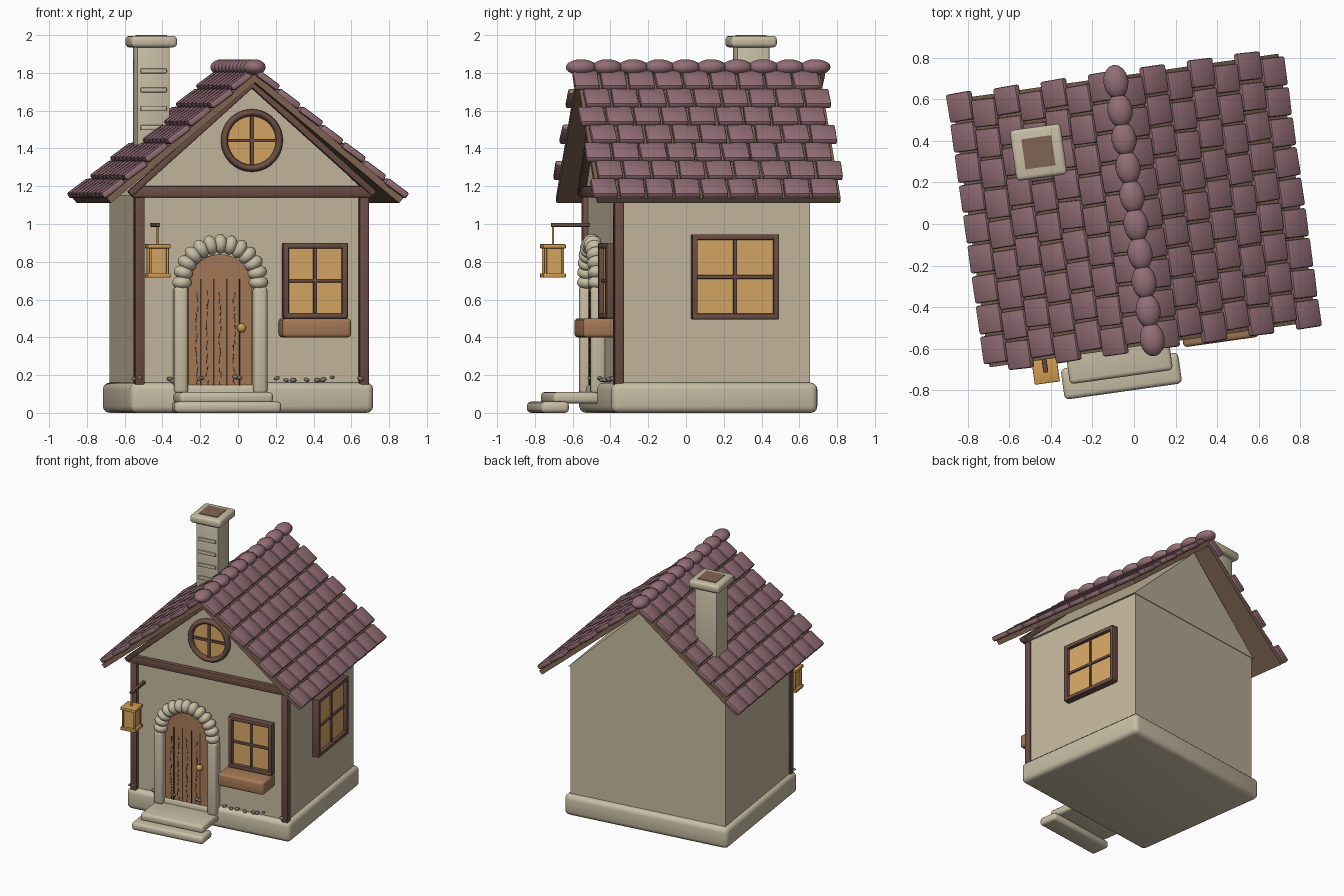
import bpy, bmesh, math, random
from mathutils import Matrix, Vector

if "Cube" in bpy.data.objects:
    bpy.data.objects.remove(bpy.data.objects["Cube"], do_unlink=True)
random.seed(4)

# whole cottage is turned a little about z
ROOT = Matrix.Translation((0, 0.065, 0)) @ Matrix.Rotation(math.radians(8), 4, 'Z')
FRONT = -0.51


def material(name, rgb):
    lin = [((c / 255 + 0.055) / 1.055) ** 2.4 for c in rgb] + [1]
    m = bpy.data.materials.new(name)
    m.use_nodes = True
    m.diffuse_color = lin
    m.node_tree.nodes["Principled BSDF"].inputs["Base Color"].default_value = lin
    return m


PLASTER = material("plaster", (198, 185, 159))
STONE = material("pale stone", (200, 190, 165))
TILE = material("plum tile", (147, 110, 118))
TIMBER = material("dark timber", (108, 78, 68))
BOARD = material("roof board", (128, 101, 82))
WOOD = material("warm wood", (167, 122, 87))
GLASS = material("amber glass", (215, 168, 100))
BRASS = material("brass", (208, 156, 82))
GROOVE = material("groove brown", (70, 50, 42))
PEBBLE = material("grey pebble", (128, 122, 108))


def at(x, y, z):
    return Matrix.Translation((x, y, z))


def turn(angle, axis):
    return Matrix.Rotation(angle, 4, axis)


def finish(bm, name, mat, smooth=40):
    bmesh.ops.recalc_face_normals(bm, faces=bm.faces)
    me = bpy.data.meshes.new(name)
    bm.to_mesh(me)
    bm.free()
    me.materials.append(mat)
    if smooth:
        me.shade_smooth()
        me.set_sharp_from_angle(angle=math.radians(smooth))
    ob = bpy.data.objects.new(name, me)
    bpy.context.collection.objects.link(ob)
    ob.matrix_world = ROOT
    return ob


def boxes(name, mat, parts, bevel=0.0, segs=2):
    """parts: list of (matrix, size)"""
    bm = bmesh.new()
    for m, size in parts:
        bmesh.ops.create_cube(bm, size=1, matrix=m @ Matrix.Diagonal((*size, 1)))
    if bevel:
        bmesh.ops.bevel(bm, geom=bm.edges[:], offset=bevel, segments=segs,
                        profile=0.5, affect='EDGES')
    return finish(bm, name, mat)


def box(name, mat, x, y, z, bevel=0.0, segs=2):
    """x, y, z: (low, high) ranges"""
    mid = [(a + b) / 2 for a, b in (x, y, z)]
    size = [b - a for a, b in (x, y, z)]
    return boxes(name, mat, [(at(*mid), size)], bevel, segs)


def balls(name, mat, parts, u=16, v=10):
    """parts: list of (matrix, radii)"""
    bm = bmesh.new()
    for m, radii in parts:
        bmesh.ops.create_uvsphere(bm, u_segments=u, v_segments=v, radius=1,
                                  matrix=m @ Matrix.Diagonal((*radii, 1)))
    return finish(bm, name, mat, 80)


def prism(name, mat, outline, y0, y1):
    """extrude an x-z outline along y"""
    bm = bmesh.new()
    face = bm.faces.new([bm.verts.new((x, y0, z)) for x, z in outline])
    new = bmesh.ops.extrude_face_region(bm, geom=[face])["geom"]
    bmesh.ops.translate(bm, vec=(0, y1 - y0, 0),
                        verts=[g for g in new if isinstance(g, bmesh.types.BMVert)])
    return finish(bm, name, mat, 0)


def window(name, m, w, h):
    """four-pane window facing local -y"""
    t = 0.03
    boxes(name + "_glass", GLASS, [(m @ at(0, -0.012, 0), (w - t, 0.024, h - t))])
    frame = [(m @ at(s * (w - t) / 2, -0.022, 0), (t, 0.056, h)) for s in (-1, 1)]
    frame += [(m @ at(0, -0.022, s * (h - t) / 2), (w, 0.056, t)) for s in (-1, 1)]
    frame += [(m @ at(0, -0.018, 0), (0.02, 0.036, h - t)),
              (m @ at(0, -0.018, 0), (w - t, 0.036, 0.02))]
    boxes(name + "_frame", TIMBER, frame, 0.006)


# walls, plinth and gable
box("plinth", STONE, (-0.65, 0.65), (-0.55, 0.55), (0, 0.16), 0.035, 3)
box("walls", PLASTER, (-0.615, 0.615), (FRONT, 0.51), (0.1, 1.15))
prism("gable", PLASTER, [(-0.63, 1.15), (0.63, 1.15), (0, 1.745)], -0.515, 0.515)

# timber framing on the front
for side, s in (("left", 1), ("right", -1)):
    box(side + "_corner_post", TIMBER, (s * 0.6 - 0.027, s * 0.6 + 0.027),
        (-0.537, -0.483), (0.11, 1.15), 0.01)
    boxes(side + "_gable_trim", TIMBER,
          [(at(s * 0.325, -0.53, 1.452) @ turn(s * math.atan2(0.58, 0.65), 'Y'),
            (0.88, 0.05, 0.035))], 0.006)
box("cross_beam", TIMBER, (-0.64, 0.64), (-0.545, -0.49), (1.14, 1.2), 0.008)

# roof boards and staggered tiles
SLOPE = math.atan(0.83)
ROWS, COLS, RUN, PITCH = 7, 9, 0.149, 0.147
for side, s in (("left", 1), ("right", -1)):
    plane = at(0, 0, 1.795) @ turn(s * SLOPE, 'Y')
    boxes(side + "_roof_board", BOARD,
          [(plane @ at(s * 0.515, 0, -0.017), (1.03, 1.3, 0.035))])
    tiles = []
    for r in range(ROWS):
        shift = 0.022 if r % 2 else -0.022
        for c in range(COLS):
            y = (c - (COLS - 1) / 2) * PITCH + shift * s
            m = plane @ at(s * (r + 0.5) * RUN, y, 0.016)
            m = m @ turn(-s * 0.06, 'Y') @ turn(random.uniform(-0.03, 0.03), 'Z')
            tiles.append((m, (0.138, 0.136 + random.uniform(-0.004, 0.004), 0.036)))
    boxes(side + "_roof_tiles", TILE, tiles, 0.01)
balls("ridge_caps", TILE, [(at(0, -0.626 + i * 0.139, 1.83), (0.06, 0.082, 0.042))
                           for i in range(10)])

# chimney
CX, CY = -0.416, 0.341
box("chimney_stack", STONE, (CX - 0.087, CX + 0.087), (CY - 0.087, CY + 0.087),
    (1.25, 1.95), 0.008)
box("chimney_cap", STONE, (CX - 0.123, CX + 0.123), (CY - 0.123, CY + 0.123),
    (1.935, 1.996), 0.02, 3)
box("chimney_opening", BOARD, (CX - 0.073, CX + 0.073), (CY - 0.073, CY + 0.073),
    (1.992, 2.0))
boxes("chimney_bricks", STONE, [(at(CX, CY - 0.09, 1.51 + i * 0.1), (0.14, 0.02, 0.026))
                                for i in range(4)], 0.006)

# windows
window("front_window", at(0.337, FRONT, 0.70), 0.345, 0.4)
window("side_window", at(0.615, 0.107, 0.72) @ turn(math.pi / 2, 'Z'), 0.465, 0.45)
box("window_box", WOOD, (0.145, 0.51), (-0.685, -0.5), (0.4, 0.5), 0.018, 3)

# round gable window
RZ = 1.442
prism("round_window_glass", GLASS,
      [(0.15 * math.cos(a * math.tau / 32), RZ + 0.15 * math.sin(a * math.tau / 32))
       for a in range(32)], -0.525, -0.51)
bpy.ops.mesh.primitive_torus_add(major_radius=0.147, minor_radius=0.019,
                                 major_segments=40, minor_segments=10)
ring = bpy.context.object
ring.name = "round_window_frame"
ring.data.materials.append(TIMBER)
ring.data.shade_smooth()
ring.matrix_world = ROOT @ at(0, -0.527, RZ) @ turn(math.pi / 2, 'X') @ Matrix.Diagonal((1, 1, 1.5, 1))
boxes("round_window_bars", TIMBER, [(at(0, -0.527, RZ), (0.018, 0.024, 0.28)),
                                    (at(0, -0.527, RZ), (0.28, 0.024, 0.018))])

# arched door with plank grooves and grain
DX, DZ, DR = -0.171, 0.67, 0.17
arch = [(DX + DR * math.cos(a * math.pi / 20), DZ + DR * math.sin(a * math.pi / 20))
        for a in range(21)]
prism("door", WOOD, arch + [(DX - DR, 0.1), (DX + DR, 0.1)], -0.54, -0.5)
boxes("door_grooves", GROOVE, [(at(DX + x, -0.54, 0.41), (0.007, 0.006, 0.6))
                               for x in (-0.105, -0.035, 0.035, 0.105)])
grain = []
for x in (-0.125, -0.07, 0.0, 0.075):
    for i in range(14):
        z = 0.16 + i * 0.036 + random.uniform(-0.008, 0.008)
        grain.append((at(DX + x + random.uniform(-0.006, 0.006), -0.54, z)
                      @ turn(random.uniform(-0.2, 0.2), 'Y'), (0.005, 0.005, 0.028)))
boxes("door_grain", GROOVE, grain)
balls("door_knob", BRASS, [(at(-0.06, -0.565, 0.45), (0.025, 0.025, 0.025))])

# stone surround
for side, s in (("left", 1), ("right", -1)):
    x = DX + s * 0.212
    box(side + "_door_pillar", STONE, (x - 0.037, x + 0.037), (-0.583, -0.5),
        (0.1, 0.67), 0.022, 3)
stones = []
for i in range(13):
    a = math.pi * i / 12
    stones.append((at(DX + 0.205 * math.cos(a), -0.545, DZ + 0.02 + 0.205 * math.sin(a))
                   @ turn(-a, 'Y'), (0.052, 0.05, 0.037)))
balls("door_arch_stones", STONE, stones)

# door steps
box("upper_step", STONE, (DX - 0.25, DX + 0.25), (-0.785, -0.53), (0.05, 0.11), 0.02, 3)
box("lower_step", STONE, (DX - 0.285, DX + 0.285), (-0.855, -0.705), (0, 0.06), 0.022, 3)

# hanging lantern
LX, LY = -0.528, -0.703
box("lantern_arm", TIMBER, (LX - 0.012, LX + 0.012), (LY - 0.01, -0.5), (0.985, 1.006), 0.004)
box("lantern_rod", BRASS, (LX - 0.005, LX + 0.005), (LY - 0.005, LY + 0.005), (0.88, 0.99))
box("lantern_glass", GLASS, (LX - 0.042, LX + 0.042), (LY - 0.042, LY + 0.042), (0.73, 0.88))
cage = [(at(LX, LY, z), (0.122, 0.122, 0.022)) for z in (0.727, 0.882)]
cage += [(at(LX + i * 0.046, LY + j * 0.046, 0.805), (0.013, 0.013, 0.15))
         for i in (-1, 1) for j in (-1, 1)]
boxes("lantern_cage", BRASS, cage, 0.004)

# pebbles along the plinth
pebbles = []
for x in (-0.63, -0.6, -0.44, -0.42, -0.28, -0.27, -0.09, -0.07, 0.13, 0.18,
          0.22, 0.29, 0.35, 0.38, 0.43, 0.58):
    r = random.uniform(0.012, 0.02)
    pebbles.append((at(x, random.uniform(-0.545, -0.525), random.uniform(0.165, 0.19))
                    @ turn(random.uniform(-0.4, 0.4), 'Y'), (r, r * 0.9, r * 0.65)))
balls("pebbles", PEBBLE, pebbles, 7, 5)
